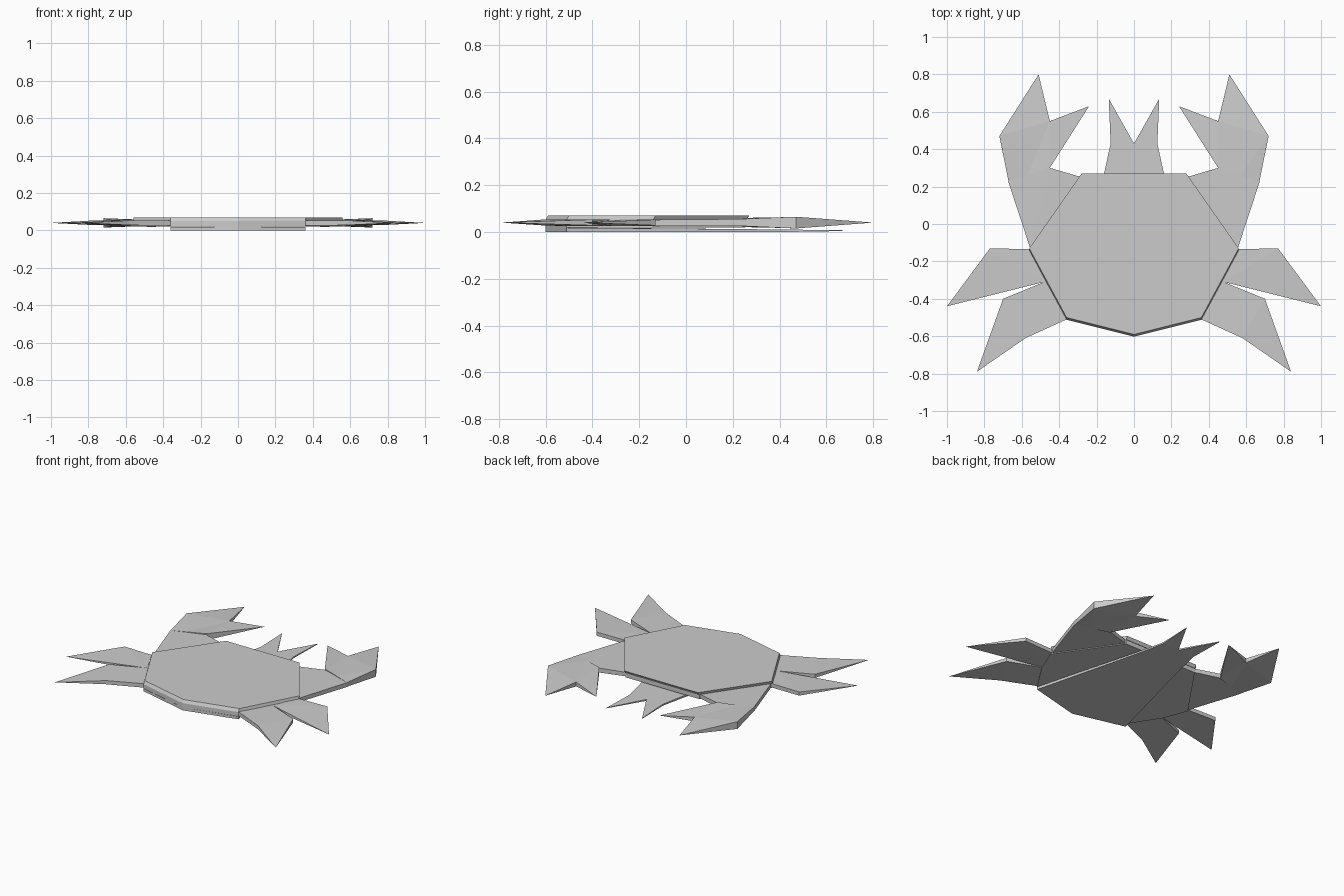
import bpy, bmesh


def slab(name, outline, lean=0.0, mirror=True):
    """Flat part from (x, y, z_low, z_high) points; equal z makes a sharp tip."""
    bm = bmesh.new()
    low = [bm.verts.new((x, y + lean, a)) for x, y, a, b in outline]
    high = [bm.verts.new((x, y, b)) for x, y, a, b in outline]
    n = len(outline)
    bm.faces.new(low[::-1])
    bm.faces.new(high)
    for i in range(n):
        j = (i + 1) % n
        bm.faces.new((low[i], low[j], high[j], high[i]))
    bmesh.ops.triangulate(bm, faces=bm.faces[:])
    bmesh.ops.remove_doubles(bm, verts=bm.verts[:], dist=0.0005)
    bmesh.ops.recalc_face_normals(bm, faces=bm.faces[:])
    mesh = bpy.data.meshes.new(name)
    bm.to_mesh(mesh)
    bm.free()
    obj = bpy.data.objects.new(name, mesh)
    bpy.context.collection.objects.link(obj)
    if mirror:
        obj.modifiers.new("mirror", 'MIRROR').use_clip = True
    return obj


def symmetric(points):
    """Complete a right-half outline that runs from rear to front."""
    return points + [(-x, y, a, b) for x, y, a, b in reversed(points) if x > 0]


# Shell on top, undercut at the front and flared at the rear
shell = [(0, -0.59), (0.36, -0.50), (0.56, -0.13), (0.28, 0.27)]
slab("shell", symmetric([(x, y, 0.05, 0.07) for x, y in shell]), -0.012, False)

# Middle body layer that carries the limbs
core = [(0, -0.60), (0.36, -0.51), (0.49, -0.31), (0.555, -0.14), (0.28, 0.255)]
slab("middle_body", symmetric([(x, y, 0.02, 0.05) for x, y in core]), 0, False)

# Belly plate, narrowing forward into two eye stalks
slab("belly_and_eyes", symmetric([
    (0, -0.60, 0, 0.02), (0.36, -0.51, 0, 0.018), (0.16, 0.27, 0, 0.012),
    (0.125, 0.43, 0, 0.01), (0.135, 0.67, 0.004, 0.008), (0, 0.43, 0, 0.01)]), 0, False)

# Arms with claws
slab("arm", [
    (0.20, 0.0, 0.025, 0.052), (0.555, -0.13, 0.025, 0.052),
    (0.67, 0.22, 0.025, 0.055), (0.69, 0.33, 0.025, 0.055),
    (0.56, 0.36, 0.025, 0.055), (0.45, 0.30, 0.025, 0.055),
    (0.28, 0.25, 0.025, 0.052)])
slab("claw", [
    (0.57, 0.26, 0.022, 0.058), (0.67, 0.225, 0.026, 0.055),
    (0.72, 0.47, 0.015, 0.065),
    (0.51, 0.80, 0.04, 0.04), (0.45, 0.55, 0.025, 0.055),
    (0.24, 0.63, 0.04, 0.04), (0.45, 0.30, 0.018, 0.062)])

# Two pairs of walking legs
slab("front_leg", [
    (0.48, -0.31, 0.025, 0.052), (1.0, -0.44, 0.04, 0.04),
    (0.77, -0.13, 0.028, 0.053), (0.55, -0.135, 0.025, 0.052)])
slab("rear_leg", [
    (0.36, -0.51, 0.025, 0.052), (0.58, -0.61, 0.028, 0.053),
    (0.84, -0.79, 0.04, 0.04), (0.70, -0.40, 0.028, 0.053),
    (0.48, -0.31, 0.025, 0.052)])
